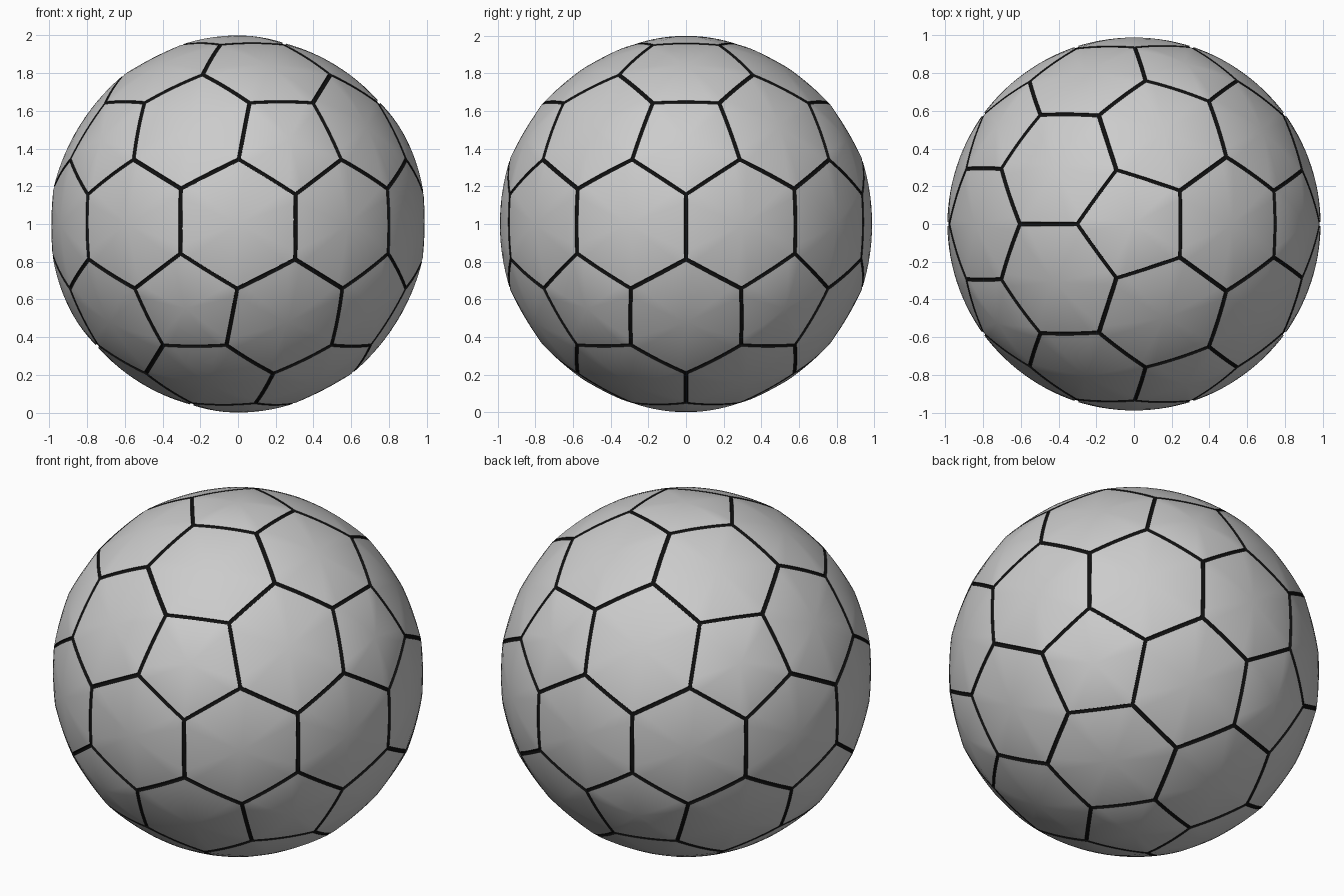
import bpy, bmesh, math
from mathutils import Vector

if "Cube" in bpy.data.objects:
    bpy.data.objects.remove(bpy.data.objects["Cube"])

SEG = 8                                        # segments per panel edge
PANEL_RINGS = [0.15, 0.3, 0.45, 0.6, 0.75, 0.87, 0.965]
SEAM_RINGS = [(0.965, 0.0), (0.968, 0.007), (1.0, 0.007)]   # (position, depth)


def panel_layout():
    """Panel centres and corners: the dual of a once-subdivided icosahedron."""
    bm = bmesh.new()
    bmesh.ops.create_icosphere(bm, subdivisions=2, radius=1)
    panels = []
    for v in bm.verts:
        n = v.co.normalized()
        u = n.orthogonal().normalized()
        w = n.cross(u)
        corners = [f.calc_center_median().normalized() for f in v.link_faces]
        corners.sort(key=lambda c: math.atan2(c.dot(w), c.dot(u)))
        panels.append((n, corners))
    bm.free()
    return panels


def outline(corners):
    """Arc points round a panel, each with its own rim radius."""
    pts = []
    for i, a in enumerate(corners):
        b = corners[(i + 1) % len(corners)]
        for k in range(SEG):
            s = k / SEG
            pts.append((a.lerp(b, s).normalized(), 0.997 - 0.028 * s * (1 - s)))
    return pts


def ring(bm, n, rim, mid_r, t, depth=0.0):
    verts = []
    for p, edge_r in rim:
        r = edge_r + (mid_r - edge_r) * (1 - t * t) - depth
        verts.append(bm.verts.new(n.lerp(p, t).normalized() * r))
    return verts


def bridge(bm, a, b):
    for i in range(len(a)):
        j = (i + 1) % len(a)
        bm.faces.new((a[i], b[i], b[j], a[j]))


def finish(bm, name):
    mesh = bpy.data.meshes.new(name)
    bm.to_mesh(mesh)
    bm.free()
    ob = bpy.data.objects.new(name, mesh)
    bpy.context.collection.objects.link(ob)
    ob.location.z = 1
    for f in mesh.polygons:
        f.use_smooth = True
    return ob


panels_bm, seams_bm = bmesh.new(), bmesh.new()
for n, corners in panel_layout():
    rim = outline(corners)
    mid_r = 1.0 if len(corners) == 5 else 0.989
    # domed panel
    centre = panels_bm.verts.new(n * mid_r)
    rings = [ring(panels_bm, n, rim, mid_r, t) for t in PANEL_RINGS]
    first = rings[0]
    for i in range(len(first)):
        panels_bm.faces.new((centre, first[i], first[(i + 1) % len(first)]))
    for a, b in zip(rings, rings[1:]):
        bridge(panels_bm, a, b)
    # sunken seam round the panel
    rings = [ring(seams_bm, n, rim, mid_r, t, d) for t, d in SEAM_RINGS]
    for a, b in zip(rings, rings[1:]):
        bridge(seams_bm, a, b)

bmesh.ops.remove_doubles(seams_bm, verts=seams_bm.verts[:], dist=0.0004)
finish(panels_bm, "ball_panels")
seams = finish(seams_bm, "ball_seams")
black = bpy.data.materials.new("seam_black")
black.diffuse_color = (0.005, 0.005, 0.005, 1)
black.use_nodes = True
black.node_tree.nodes["Principled BSDF"].inputs["Base Color"].default_value = black.diffuse_color
seams.data.materials.append(black)
